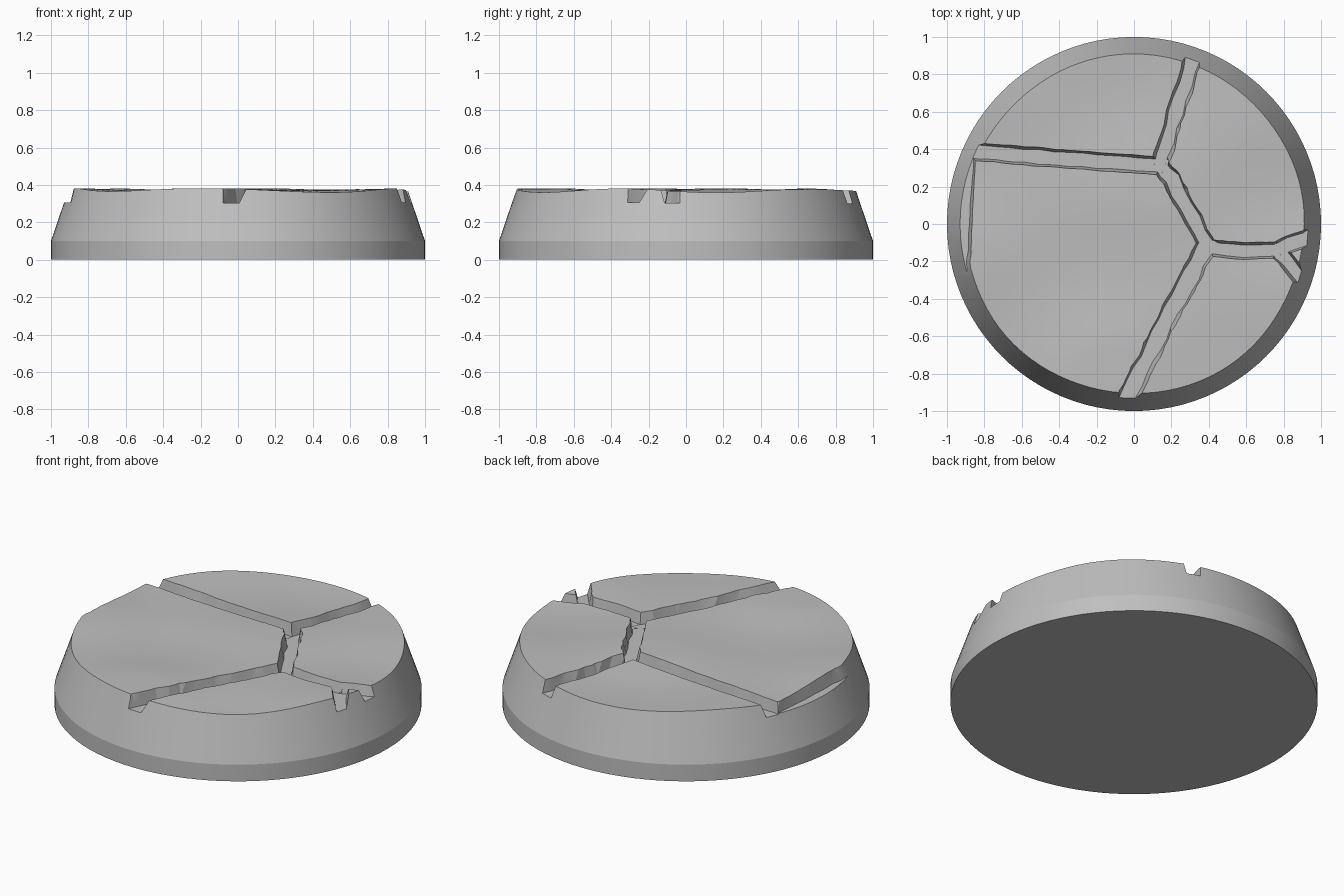
import bpy, bmesh, random
from math import sin, cos, pi, radians
from mathutils import Vector

random.seed(4)
if "Cube" in bpy.data.objects:
    bpy.data.objects.remove(bpy.data.objects["Cube"], do_unlink=True)

SEGMENTS, RINGS = 96, 16

stone = bpy.data.materials.new("stone grey")
stone.use_nodes = True
grey = (0.52, 0.52, 0.52, 1)
stone.diffuse_color = grey
stone.node_tree.nodes["Principled BSDF"].inputs["Base Color"].default_value = grey


def make_object(name, bm):
    bmesh.ops.recalc_face_normals(bm, faces=bm.faces)
    mesh = bpy.data.meshes.new(name)
    bm.to_mesh(mesh)
    bm.free()
    mesh.materials.append(stone)
    obj = bpy.data.objects.new(name, mesh)
    bpy.context.collection.objects.link(obj)
    return obj


def top_height(x, y):
    # gently worn stone surface
    wave = sin(5 * x + 2 * y + 0.6) * cos(4 * y - x) + 0.6 * sin(7 * y - 3 * x)
    return min(0.381, 0.371 + 0.009 * wave)


def cone_radius(z):
    return 1 - 0.34 * (z - 0.1)


# Round plinth: straight foot, tapered side, worn top
bm = bmesh.new()
angles = [2 * pi * i / SEGMENTS for i in range(SEGMENTS)]
rings = [[bm.verts.new((cos(a), sin(a), z)) for a in angles] for z in (0, 0.1)]
for k in range(RINGS, 0, -1):
    ring = []
    for a in angles:
        rim = cone_radius(top_height(0.905 * cos(a), 0.905 * sin(a)))
        r = rim * k / RINGS
        z = top_height(0.905 / rim * r * cos(a), 0.905 / rim * r * sin(a))
        ring.append(bm.verts.new((r * cos(a), r * sin(a), z)))
    rings.append(ring)
bm.faces.new(rings[0])
for low, high in zip(rings, rings[1:]):
    for i in range(SEGMENTS):
        j = (i + 1) % SEGMENTS
        bm.faces.new((low[i], low[j], high[j], high[i]))
centre = bm.verts.new((0, 0, top_height(0, 0)))
for i in range(SEGMENTS):
    bm.faces.new((rings[-1][i], rings[-1][(i + 1) % SEGMENTS], centre))
base = make_object("cracked_stone_base", bm)


def crack_cutter(name, path, half_width, floor, jitter=0.009):
    # Trapezoid trench swept along a path, with ragged edges
    points = []
    for a, b in zip(path, path[1:]):
        a, b = Vector(a), Vector(b)
        steps = max(2, round((b - a).length / 0.075))
        points += [a.lerp(b, i / steps) for i in range(steps)]
    points.append(Vector(path[-1]))
    bm = bmesh.new()
    sections = []
    for i, p in enumerate(points):
        along = (points[min(i + 1, len(points) - 1)] - points[max(i - 1, 0)]).normalized()
        side = Vector((-along.y, along.x))
        section = []
        for sign, z, spread in ((-1, floor, 0), (1, floor, 0), (1, 0.46, 0.028), (-1, 0.46, 0.028)):
            q = p + side * sign * (half_width + spread + random.uniform(-jitter, jitter))
            section.append(bm.verts.new((q.x, q.y, z)))
        sections.append(section)
    for s, t in zip(sections, sections[1:]):
        for i in range(4):
            j = (i + 1) % 4
            bm.faces.new((s[i], s[j], t[j], t[i]))
    bm.faces.new(sections[0])
    bm.faces.new(sections[-1])
    bmesh.ops.triangulate(bm, faces=bm.faces)
    cutter = make_object(name, bm)
    cutter.hide_render = True
    return cutter


upper_fork, lower_fork = (0.14, 0.32), (0.39, -0.12)
cutters = [
    crack_cutter("back_crack", [(0.13, 0.29), (0.2, 0.52), (0.34, 0.97)], 0.035, 0.3),
    crack_cutter("right_crack", [(0.18, 0.31), (-0.35, 0.345), (-0.98, 0.4)], 0.036, 0.301, 0.004),
    crack_cutter("middle_crack", [upper_fork, (0.2, 0.24), lower_fork], 0.036, 0.302),
    crack_cutter("front_crack", [(0.41, -0.08), (0.17, -0.53), (-0.06, -0.98)], 0.04, 0.303),
    crack_cutter("left_crack", [(0.36, -0.12), (0.5, -0.145), (0.76, -0.145), (0.99, -0.04)], 0.034, 0.304),
    crack_cutter("left_crack_branch", [(0.74, -0.12), (0.82, -0.2), (0.94, -0.34)], 0.032, 0.305),
    crack_cutter("rim_chip", [(-1.01, 0.38), (-1.03, -0.05), (-1.05, -0.32)], 0.15, 0.306, 0.006),
]

# Carve every crack out of the plinth
bpy.context.view_layer.objects.active = base
for cutter in cutters:
    mod = base.modifiers.new(cutter.name, "BOOLEAN")
    mod.operation = "DIFFERENCE"
    mod.solver = "EXACT"
    mod.object = cutter
    bpy.ops.object.modifier_apply(modifier=mod.name)
    bpy.data.objects.remove(cutter, do_unlink=True)

bpy.ops.object.select_all(action="DESELECT")
base.select_set(True)
bpy.ops.object.shade_smooth_by_angle(angle=radians(14))
